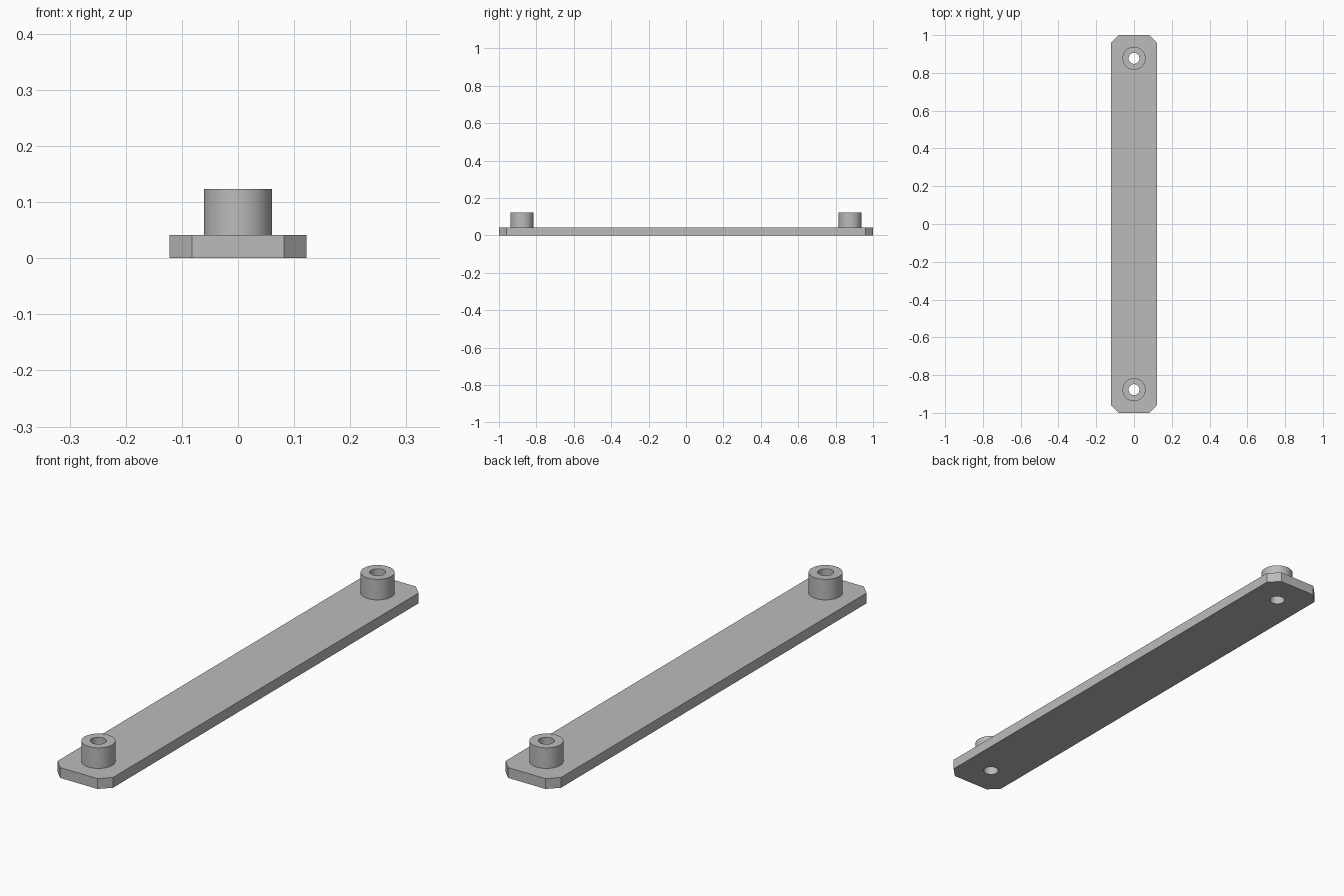
import bpy
import bmesh

if "Cube" in bpy.data.objects:
    bpy.data.objects.remove(bpy.data.objects["Cube"])

HALF_W, HALF_L, THICK = 0.122, 1.0, 0.041
CHAMFER = 0.04
BOSS_Y, BOSS_R, BOSS_TOP = 0.877, 0.061, 0.123
BORE_R = 0.029

grey = bpy.data.materials.new("plain_grey")
grey.diffuse_color = (0.5, 0.5, 0.5, 1)
grey.use_nodes = True
grey.node_tree.nodes["Principled BSDF"].inputs["Base Color"].default_value = grey.diffuse_color


def cylinder(name, radius, y, z0, z1):
    bpy.ops.mesh.primitive_cylinder_add(
        vertices=64, radius=radius, depth=z1 - z0, location=(0, y, (z0 + z1) / 2))
    obj = bpy.context.object
    obj.name = name
    return obj


def combine(target, tool, operation):
    mod = target.modifiers.new(operation.lower(), 'BOOLEAN')
    mod.operation, mod.object, mod.solver = operation, tool, 'EXACT'
    bpy.context.view_layer.objects.active = target
    bpy.ops.object.modifier_apply(modifier=mod.name)
    bpy.data.objects.remove(tool, do_unlink=True)


# Flat bar with chamfered corners
bm = bmesh.new()
w, l, c = HALF_W, HALF_L, CHAMFER
outline = [(w - c, -l), (w, c - l), (w, l - c), (w - c, l),
           (c - w, l), (-w, l - c), (-w, c - l), (c - w, -l)]
face = bm.faces.new([bm.verts.new((x, y, 0)) for x, y in outline])
top = bmesh.ops.extrude_face_region(bm, geom=[face])["geom"]
bmesh.ops.translate(bm, vec=(0, 0, THICK),
                    verts=[v for v in top if isinstance(v, bmesh.types.BMVert)])
bmesh.ops.recalc_face_normals(bm, faces=bm.faces)
mesh = bpy.data.meshes.new("mounting_bar")
bm.to_mesh(mesh)
bm.free()
bar = bpy.data.objects.new("mounting_bar", mesh)
bpy.context.collection.objects.link(bar)

# Round boss with a through bore at each end
for y in (-BOSS_Y, BOSS_Y):
    combine(bar, cylinder("boss", BOSS_R, y, THICK / 2, BOSS_TOP), 'UNION')
    combine(bar, cylinder("bore_cutter", BORE_R, y, -0.1, 0.3), 'DIFFERENCE')

bar.data.materials.clear()
bar.data.materials.append(grey)
bpy.ops.object.select_all(action='DESELECT')
bar.select_set(True)
bpy.context.view_layer.objects.active = bar
bpy.ops.object.shade_smooth_by_angle()
